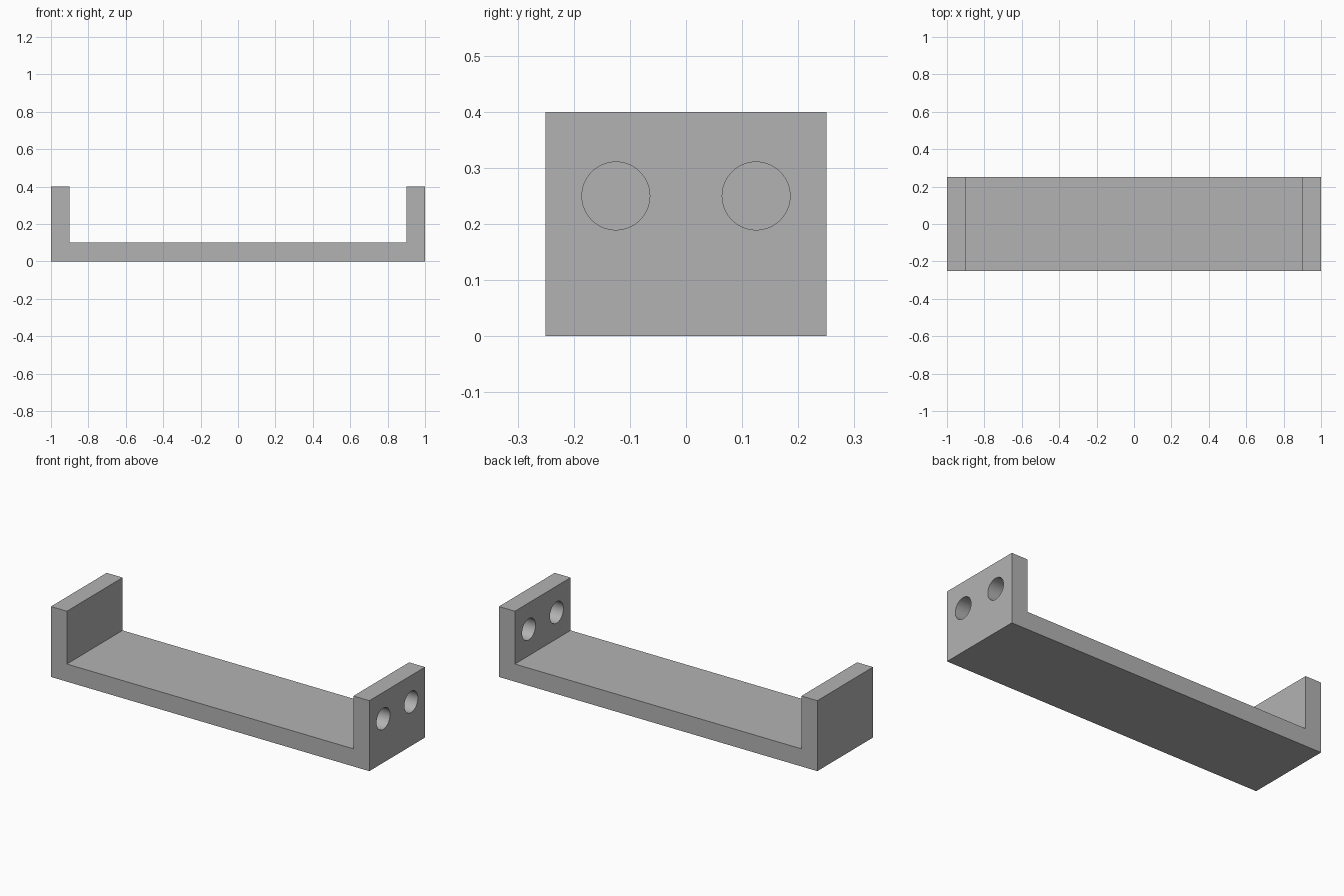
import bpy
import bmesh
from math import radians

cube = bpy.data.objects.get("Cube")
if cube:
    bpy.data.objects.remove(cube, do_unlink=True)

WIDTH, DEPTH, HEIGHT, WALL = 2.0, 0.5, 0.4, 0.1
HOLE_RADIUS, HOLE_Y, HOLE_Z = 0.0605, 0.125, 0.25

# Plain grey finish
grey = bpy.data.materials.new("grey")
grey.use_nodes = True
colour = (0.45, 0.45, 0.45, 1)
grey.diffuse_color = colour
grey.node_tree.nodes["Principled BSDF"].inputs["Base Color"].default_value = colour


def extruded_profile(name, points, depth):
    """Extrude an x-z outline along y, centred on y = 0."""
    bm = bmesh.new()
    face = bm.faces.new([bm.verts.new((x, -depth / 2, z)) for x, z in points])
    result = bmesh.ops.extrude_face_region(bm, geom=[face])
    moved = [v for v in result["geom"] if isinstance(v, bmesh.types.BMVert)]
    bmesh.ops.translate(bm, verts=moved, vec=(0, depth, 0))
    bmesh.ops.recalc_face_normals(bm, faces=bm.faces)
    mesh = bpy.data.meshes.new(name)
    bm.to_mesh(mesh)
    bm.free()
    mesh.materials.append(grey)
    obj = bpy.data.objects.new(name, mesh)
    bpy.context.collection.objects.link(obj)
    return obj


# U-shaped bracket: base plate with an upright at each end
outer, inner = WIDTH / 2, WIDTH / 2 - WALL
bracket = extruded_profile("bracket", [
    (-outer, 0), (outer, 0), (outer, HEIGHT), (inner, HEIGHT),
    (inner, WALL), (-inner, WALL), (-inner, HEIGHT), (-outer, HEIGHT)], DEPTH)

# Two screw holes through one upright
for side, label in ((-1, "front"), (1, "back")):
    bpy.ops.mesh.primitive_cylinder_add(
        vertices=64, radius=HOLE_RADIUS, depth=WALL * 2,
        location=(outer - WALL / 2, side * HOLE_Y, HOLE_Z),
        rotation=(0, radians(90), 0))
    cutter = bpy.context.object
    cutter.name = label + "_hole_cutter"
    cutter.data.materials.append(grey)
    cutter.hide_render = True
    cutter.display_type = 'WIRE'
    hole = bracket.modifiers.new(label + "_hole", 'BOOLEAN')
    hole.operation = 'DIFFERENCE'
    hole.solver = 'EXACT'
    hole.object = cutter

# Apply the holes, then smooth only their curved walls
bpy.ops.object.select_all(action='DESELECT')
bracket.select_set(True)
bpy.context.view_layer.objects.active = bracket
for modifier in list(bracket.modifiers):
    cutter = modifier.object
    bpy.ops.object.modifier_apply(modifier=modifier.name)
    bpy.data.objects.remove(cutter, do_unlink=True)
bpy.ops.object.shade_smooth_by_angle(angle=radians(30))
